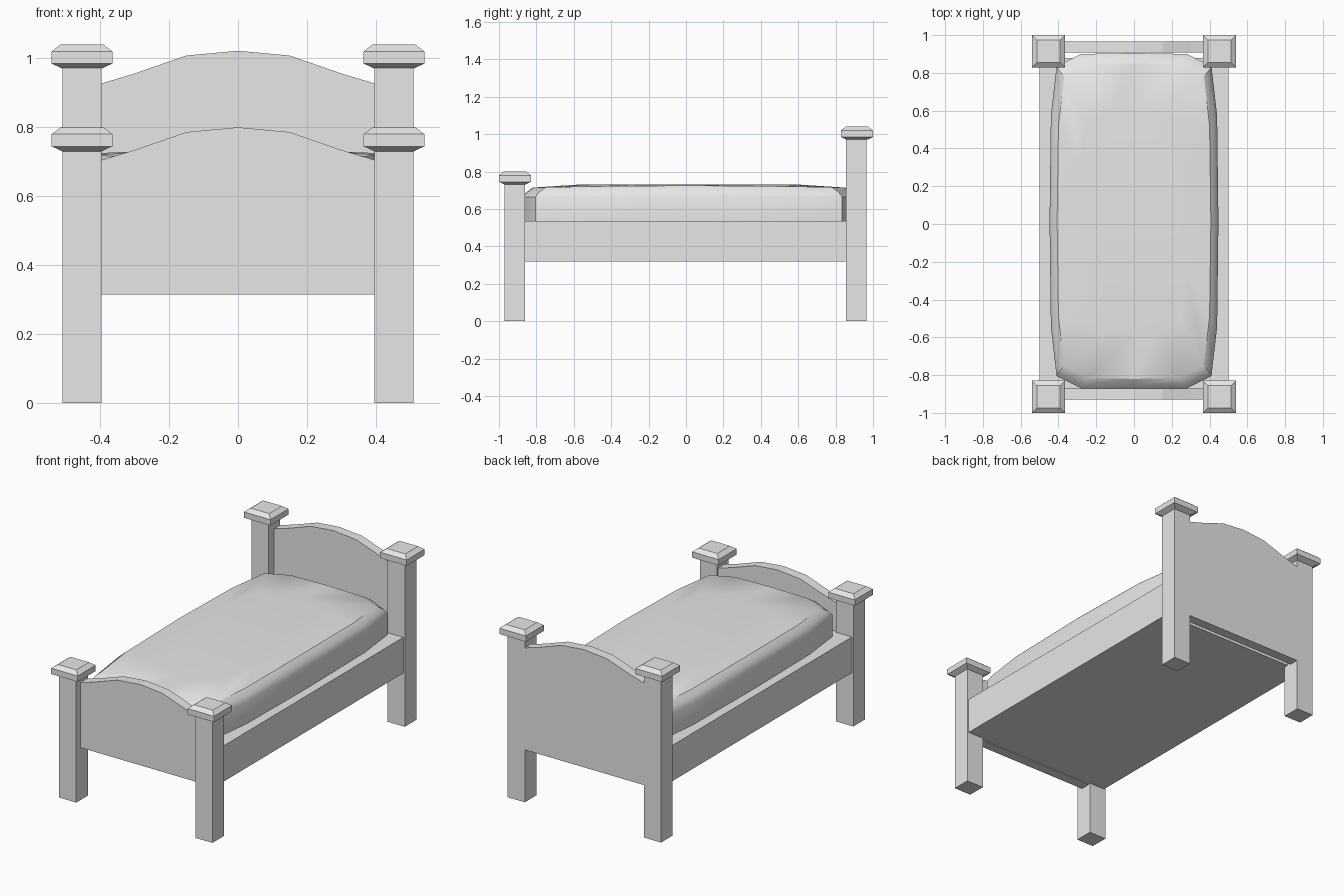
import bpy, bmesh
from mathutils import Vector

if "Cube" in bpy.data.objects:
    bpy.data.objects.remove(bpy.data.objects["Cube"], do_unlink=True)

GREY = (0.8, 0.8, 0.8, 1)
mat = bpy.data.materials.new("plain_grey")
mat.use_nodes = True
mat.diffuse_color = GREY
mat.node_tree.nodes["Principled BSDF"].inputs["Base Color"].default_value = GREY


def loft(name, rings):
    """Skin a stack of equal-length rings and cap both ends."""
    bm = bmesh.new()
    loops = [[bm.verts.new(p) for p in ring] for ring in rings]
    for a, b in zip(loops, loops[1:]):
        for i in range(len(a)):
            j = (i + 1) % len(a)
            bm.faces.new((a[i], a[j], b[j], b[i]))
    bm.faces.new(loops[0])
    bm.faces.new(loops[-1])
    bmesh.ops.recalc_face_normals(bm, faces=bm.faces)
    mesh = bpy.data.meshes.new(name)
    bm.to_mesh(mesh)
    bm.free()
    mesh.materials.append(mat)
    obj = bpy.data.objects.new(name, mesh)
    bpy.context.collection.objects.link(obj)
    return obj


def rect(cx, cy, hx, hy, z):
    return [(cx + sx * hx, cy + sy * hy, z)
            for sx, sy in ((-1, -1), (1, -1), (1, 1), (-1, 1))]


# Posts with bevelled caps
def post(name, x, y, top):
    loft(name + "_post", [rect(x, y, .057, .055, z) for z in (0, top - .06)])
    cy = y + (.004 if y > 0 else 0)
    loft(name + "_cap", [rect(x, cy, h, h * .97, top + dz) for h, dz in
                         ((.057, -.07), (.088, -.055), (.088, -.02), (.062, 0))])


for side, sx in (("left", 1), ("right", -1)):
    post("front_" + side, sx * .4525, -.915, .80)
    post("back_" + side, sx * .4525, .91, 1.04)


# Arched end boards
def board(name, y0, y1, crown):
    half = [(.4, -.096), (.3, -.066), (.15, -.014)]
    arch = half + [(0, 0)] + [(-x, z) for x, z in reversed(half)]
    outline = [(-.4, .315)] + [(.4, .315)] + [(x, crown + z) for x, z in arch]
    loft(name, [[(x, y, z) for x, z in outline] for y in (y0, y1)])


board("footboard", -.93, -.87, .80)
board("headboard", .907, .965, 1.022)

# Bed base with side rails
loft("bed_base", [rect(0, 0, .5, .88, z) for z in (.32, .535)])

# Mattress: soft rounded slab
quarter = [(.447, 0), (.44, .56), (.41, .82), (.28, .885)]


def mattress_ring(inset_x, inset_y, z, droop=0):
    q = [Vector((x - inset_x, max(y - inset_y, 0))) for x, y in quarter]
    q.append(Vector((0, .89 - inset_y)))
    pts = (q + [Vector((-p.x, p.y)) for p in reversed(q[:-1])])
    pts += [Vector((p.x, -p.y)) for p in reversed(pts[1:-1])]
    return [(p.x, p.y + .015, z - droop * (p.y / .8) ** 2) for p in pts]


mattress = loft("mattress", [
    mattress_ring(0, 0, .535), mattress_ring(0, 0, .665),
    mattress_ring(.012, .02, .70, .01), mattress_ring(.04, .055, .725, .01),
    mattress_ring(.16, .3, .73)])
bpy.ops.object.select_all(action="DESELECT")
mattress.select_set(True)
bpy.context.view_layer.objects.active = mattress
bpy.ops.object.shade_smooth_by_angle(angle=.5)
